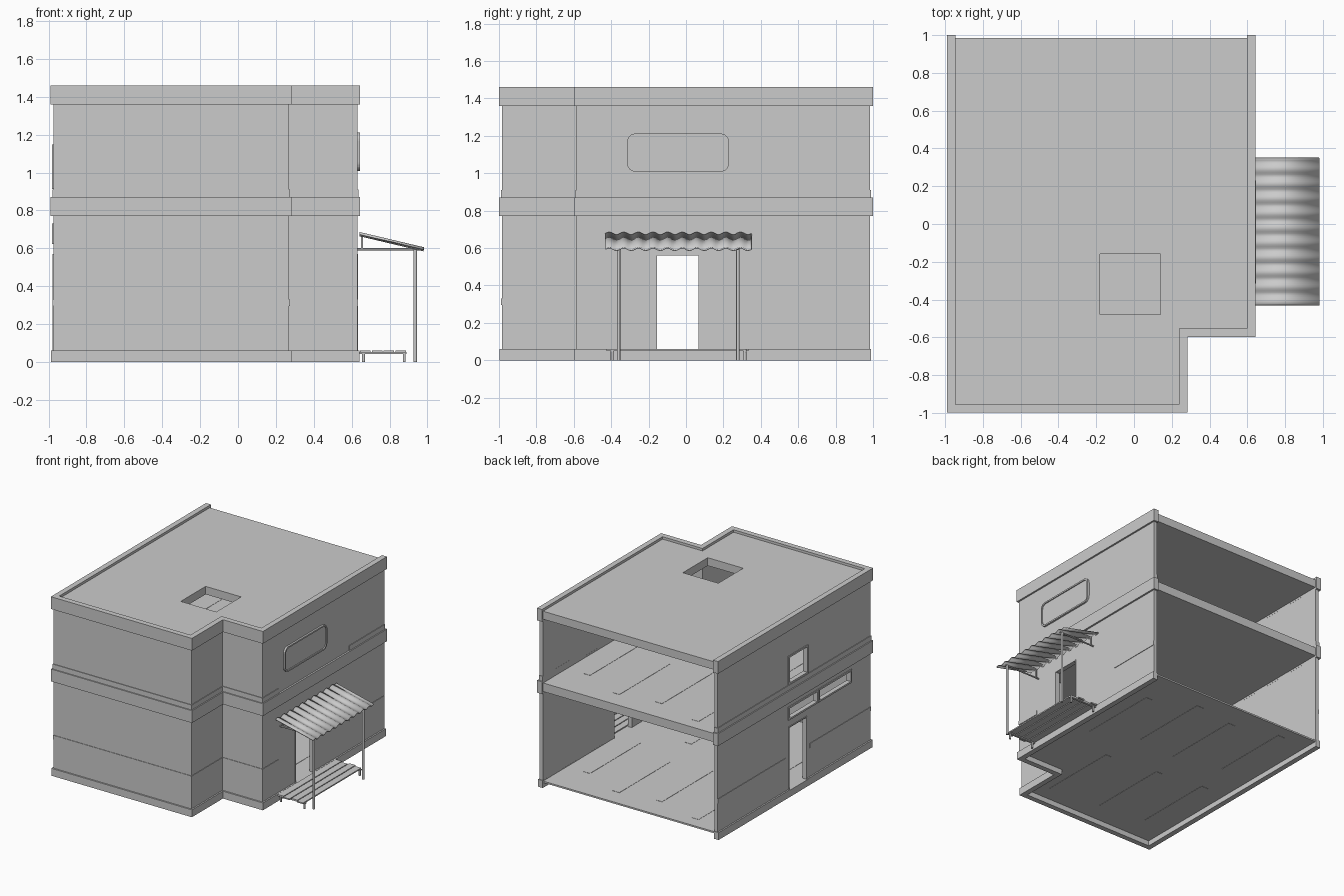
import bpy, bmesh, math
from mathutils import Vector

if "Cube" in bpy.data.objects:
    bpy.data.objects.remove(bpy.data.objects["Cube"])


def finish(name, bm):
    bmesh.ops.recalc_face_normals(bm, faces=bm.faces)
    me = bpy.data.meshes.new(name)
    bm.to_mesh(me)
    bm.free()
    ob = bpy.data.objects.new(name, me)
    bpy.context.collection.objects.link(ob)
    return ob


def box(name, x0, x1, y0, y1, z0, z1):
    bm = bmesh.new()
    bmesh.ops.create_cube(bm, size=1)
    for v in bm.verts:
        v.co = ((x0 + x1) / 2 + v.co.x * (x1 - x0), (y0 + y1) / 2 + v.co.y * (y1 - y0),
                (z0 + z1) / 2 + v.co.z * (z1 - z0))
    return finish(name, bm)


def prism(name, pts, depth):
    """Extrude a planar 3D polygon by a vector."""
    bm = bmesh.new()
    f = bm.faces.new([bm.verts.new(p) for p in pts])
    r = bmesh.ops.extrude_face_region(bm, geom=[f], use_keep_orig=True)
    vs = [g for g in r['geom'] if isinstance(g, bmesh.types.BMVert)]
    bmesh.ops.translate(bm, vec=Vector(depth), verts=vs)
    return finish(name, bm)


def rod(name, a, b, r):
    a, b = Vector(a), Vector(b)
    bm = bmesh.new()
    bmesh.ops.create_cone(bm, cap_ends=True, segments=10, radius1=r, radius2=r, depth=(b - a).length)
    q = (b - a).to_track_quat('Z', 'Y')
    for v in bm.verts:
        v.co = q @ v.co + (a + b) / 2
    ob = finish(name, bm)
    bpy.context.view_layer.objects.active = ob
    ob.select_set(True)
    bpy.ops.object.shade_smooth_by_angle(angle=math.radians(40))
    ob.select_set(False)
    return ob


def cut(ob, bounds):
    for b in bounds:
        c = box("cutter", *b)
        m = ob.modifiers.new("cut", 'BOOLEAN')
        m.operation, m.solver, m.object = 'DIFFERENCE', 'EXACT', c
        bpy.context.view_layer.objects.active = ob
        bpy.ops.object.modifier_apply(modifier=m.name)
        bpy.data.objects.remove(c)


def outline(d, yb):
    """Open-backed L footprint, offset outward by d."""
    return [(-.975 - d, yb), (-.975 - d, -.985 - d), (.27 + d, -.985 - d),
            (.27 + d, -.585 - d), (.63 + d, -.585 - d), (.63 + d, yb)]


def ring(name, d, z0, z1, yb, inner=-.03):
    pts = outline(d, yb) + outline(inner, yb)[::-1]
    return prism(name, [(x, y, z0) for x, y in pts], (0, 0, z1 - z0))


def slab(name, z0, z1, yb=.985):
    return prism(name, [(x, y, z0) for x, y in outline(-.029, yb)], (0, 0, z1 - z0))


# Openings: (y0, y1, z0, z1)
door = (-.16, .07, .055, .565)
left_windows = [(-.17, .07, .92, 1.14), (-.30, .07, .63, .725), (-.73, -.32, .63, .725)]
holes = [(.5, .8, *door), (-1.1, -.9, *door)] + [(-1.1, -.9, *w) for w in left_windows]

# Walls and horizontal bands
cut(ring("walls", 0, .0, 1.46, .985), holes)
for name, d, z0, z1, yb in [("base_band", .012, 0, .06, .99), ("floor_band", .014, .77, .87, 1),
                            ("upper_trim", .005, .87, .91, .99), ("roof_band", .014, 1.36, 1.46, 1)]:
    ob = ring(name, d, z0, z1, yb, -.0305)
    if name == "base_band":
        cut(ob, holes[:2])
    if name == "upper_trim":
        cut(ob, [(.5, .8, -.38, .53, .8, 1)])
cut(ring("dado_trim", .004, .295, .33, .985, -.01),
    [(.5, .8, -.38, .53, .2, .4), (-1.1, -.9, -.2, .11, .2, .4)])

# Floors and roof with hatch
slab("ground_floor", .042, .055)
slab("upper_floor", .785, .855)
cut(slab("roof", 1.375, 1.44), [(-.18, .14, -.48, -.16, 1.2, 1.6)])

# Floor planks
for i, (x, y) in enumerate([(.42, .35), (.05, .5), (-.3, .45), (-.7, .55), (.1, -.5), (-.35, -.45), (-.75, -.4)]):
    box(f"floor_plank_{i}", x - .03, x + .03, y - .33, y + .33, .040, .057)
    box(f"upper_plank_{i}", x - .03, x + .03, y - .33, y + .33, .80, .857)


# Frames around openings
def frame(name, x0, x1, y0, y1, z0, z1, w=.014):
    box(name + "_side_a", x0, x1, y0 - w / 2, y0 + w / 2, z0, z1)
    box(name + "_side_b", x0, x1, y1 - w / 2, y1 + w / 2, z0, z1)
    box(name + "_head", x0, x1, y0 - w / 2, y1 + w / 2, z1 - w / 2, z1 + w / 2)
    if z0 > .1:
        box(name + "_sill", x0, x1, y0 - w / 2, y1 + w / 2, z0 - w / 2, z0 + w / 2)


frame("right_door_frame", .597, .634, *door, w=.008)
frame("left_door_frame", -.98, -.943, *door, w=.008)
for i, w in enumerate(left_windows):
    frame(f"left_window_frame_{i}", -.981, -.943, *w)


# Rounded panel on the upper right wall
def rounded(x, y0, y1, z0, z1, r):
    pts = []
    for k, (cy, cz) in enumerate([(y1 - r, z1 - r), (y0 + r, z1 - r), (y0 + r, z0 + r), (y1 - r, z0 + r)]):
        for j in range(7):
            a = math.pi / 2 * (k + j / 6)
            pts.append((x, cy + r * math.cos(a), cz + r * math.sin(a)))
    return pts


prism("panel", rounded(.625, -.31, .23, 1.01, 1.21, .045), (.012, 0, 0))
outer, inner = rounded(.625, -.315, .23, 1.008, 1.212, .045), rounded(.625, -.303, .218, 1.02, 1.2, .036)
bm = bmesh.new()
loops = [[bm.verts.new((x, p[1], p[2])) for p in src]
         for src, x in [(outer, .625), (outer, .645), (inner, .645), (inner, .625)]]
for a, b in zip(loops, loops[1:] + loops[:1]):
    for i in range(len(a)):
        j = (i + 1) % len(a)
        bm.faces.new((a[i], a[j], b[j], b[i]))
finish("panel_rim", bm)

# Corrugated canopy
bm = bmesh.new()
n = 80
wave = [(-.43 + .78 * i / n, .007 * math.sin(2 * math.pi * 10 * i / n)) for i in range(n + 1)]
rows = [[bm.verts.new((x, y, z + h)) for y, h in wave] for x, z in ((.642, .675), (.98, .595))]
for i in range(n):
    bm.faces.new((rows[0][i], rows[1][i], rows[1][i + 1], rows[0][i + 1]))
canopy = finish("canopy_sheet", bm)
sol = canopy.modifiers.new("thickness", 'SOLIDIFY')
sol.thickness, sol.offset = .008, 0
canopy.select_set(True)
bpy.context.view_layer.objects.active = canopy
bpy.ops.object.shade_smooth_by_angle(angle=math.radians(50))
canopy.select_set(False)

# Canopy posts, arms and struts
for side, y in (("front", -.36), ("back", .277)):
    rod(side + "_post", (.936, y, 0), (.936, y, .6), .009)
    rod(side + "_arm", (.625, y, .595), (.955, y, .595), .006)
    rod(side + "_strut", (.655, y, .595), (.655, y, .668), .006)

# Deck: long planks, bearers and legs
for i in range(4):
    x, s = .645 + i * .062, (-1) ** i * .008
    box(f"deck_plank_{i}", x, x + .055, -.42 + s, .33 + s, .051, .061)
for y in (-.395, .315):
    box("deck_bearer", .64, .89, y - .009, y + .009, .043, .052)
    for x in (.663, .878):
        rod("deck_leg", (x, y, 0), (x, y, .058), .008)
